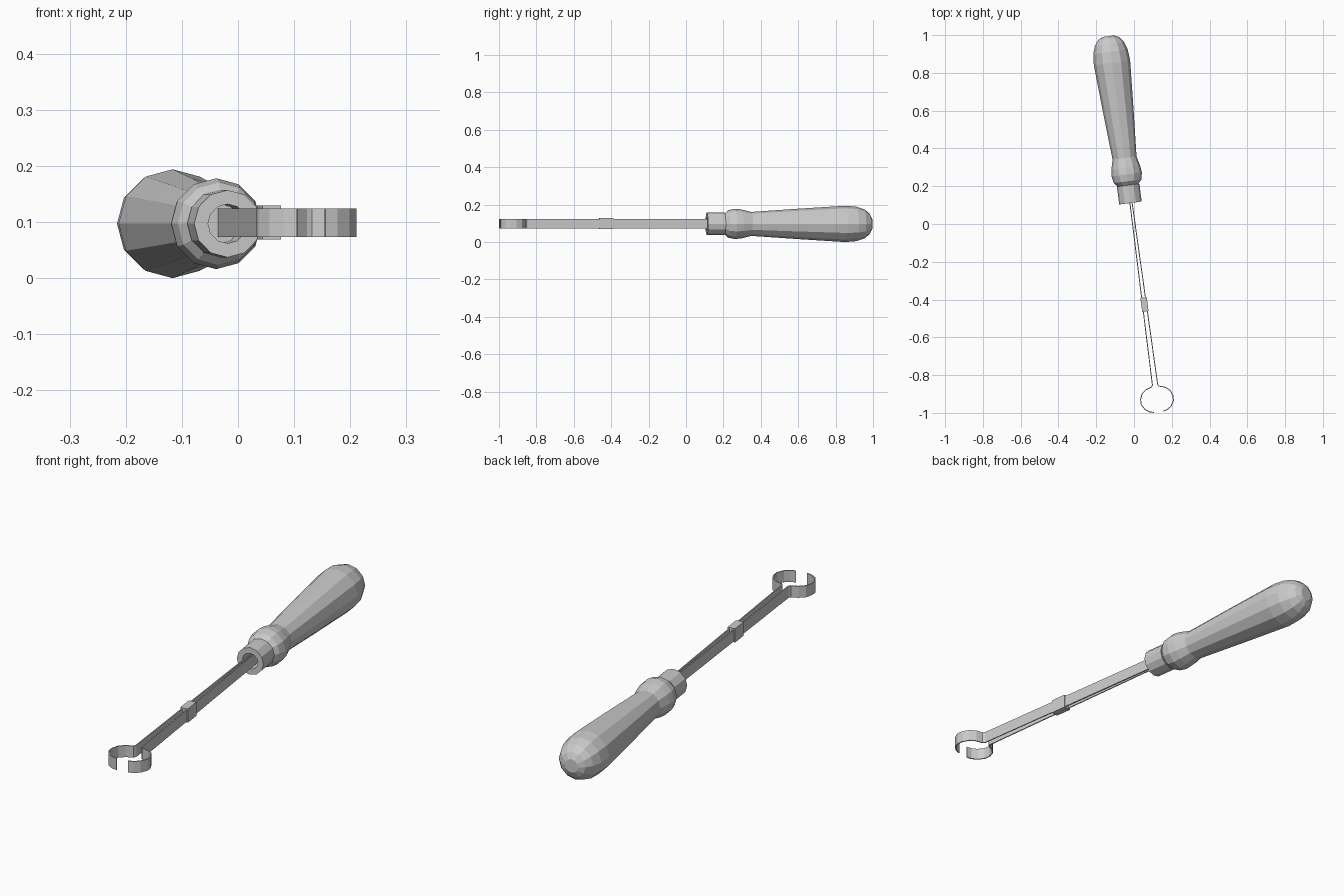
import bpy, bmesh, math
from mathutils import Matrix

if "Cube" in bpy.data.objects:
    bpy.data.objects.remove(bpy.data.objects["Cube"])

# Everything is built along a local y axis, then turned to the tool's slant
TILT = math.atan(0.132)
PLACE = Matrix.Translation((-0.004, 0, 0.097)) @ Matrix.Rotation(TILT, 4, 'Z')


def finish(name, bm):
    bmesh.ops.recalc_face_normals(bm, faces=bm.faces[:])
    mesh = bpy.data.meshes.new(name)
    bm.to_mesh(mesh)
    bm.free()
    ob = bpy.data.objects.new(name, mesh)
    bpy.context.collection.objects.link(ob)
    ob.matrix_world = PLACE
    return ob


def lathe(name, profile, closed=False, sides=12):
    """Spin (position, radius) points round the local y axis."""
    bm = bmesh.new()
    rings = []
    for s, r in profile:
        rings.append([bm.verts.new((r * math.cos(2 * math.pi * k / sides), s,
                                    r * math.sin(2 * math.pi * k / sides)))
                      for k in range(sides)])
    pairs = list(zip(rings, rings[1:]))
    if closed:
        pairs.append((rings[-1], rings[0]))
    else:
        bm.faces.new(rings[0])
        bm.faces.new(rings[-1])
    for a, b in pairs:
        for k in range(sides):
            j = (k + 1) % sides
            bm.faces.new((a[k], a[j], b[j], b[k]))
    return finish(name, bm)


# Faceted handle with swollen neck and rounded butt
lathe("handle", [(0.207, 0.055), (0.228, 0.074), (0.265, 0.081), (0.30, 0.077),
                 (0.352, 0.064), (0.60, 0.081), (0.86, 0.097), (0.92, 0.092),
                 (0.962, 0.078), (0.99, 0.056), (1.003, 0.030)])

# Hollow collar
lathe("collar", [(0.112, 0.060), (0.207, 0.060), (0.207, 0.035), (0.112, 0.035)],
      closed=True)

# Twin spring strips ending in an open ring: one side, mirrored
path = [(0.005, 0.207), (0.014, -0.858), (0.021, -0.869), (0.050, -0.878),
        (0.074, -0.897), (0.086, -0.926), (0.086, -0.954), (0.070, -0.982),
        (0.047, -0.998), (0.025, -1.003)]
bm = bmesh.new()
rows = [[bm.verts.new((x, y, z)) for z in (-0.0235, 0.0275)] for x, y in path]
for a, b in zip(rows, rows[1:]):
    bm.faces.new((a[0], b[0], b[1], a[1]))
strips = finish("spring_strips", bm)
strips.matrix_world = PLACE @ Matrix.Translation((0.003, 0, 0))
mirror = strips.modifiers.new("mirror", 'MIRROR')
mirror.use_mirror_merge = False
solid = strips.modifiers.new("thickness", 'SOLIDIFY')
solid.thickness = 0.005
solid.offset = 0

# Sliding clip round the strips
bm = bmesh.new()
bmesh.ops.create_cube(bm, size=1, matrix=Matrix.Translation((0.003, -0.43, 0.002))
                      @ Matrix.Diagonal((0.034, 0.074, 0.061, 1)))
finish("sliding_clip", bm)
